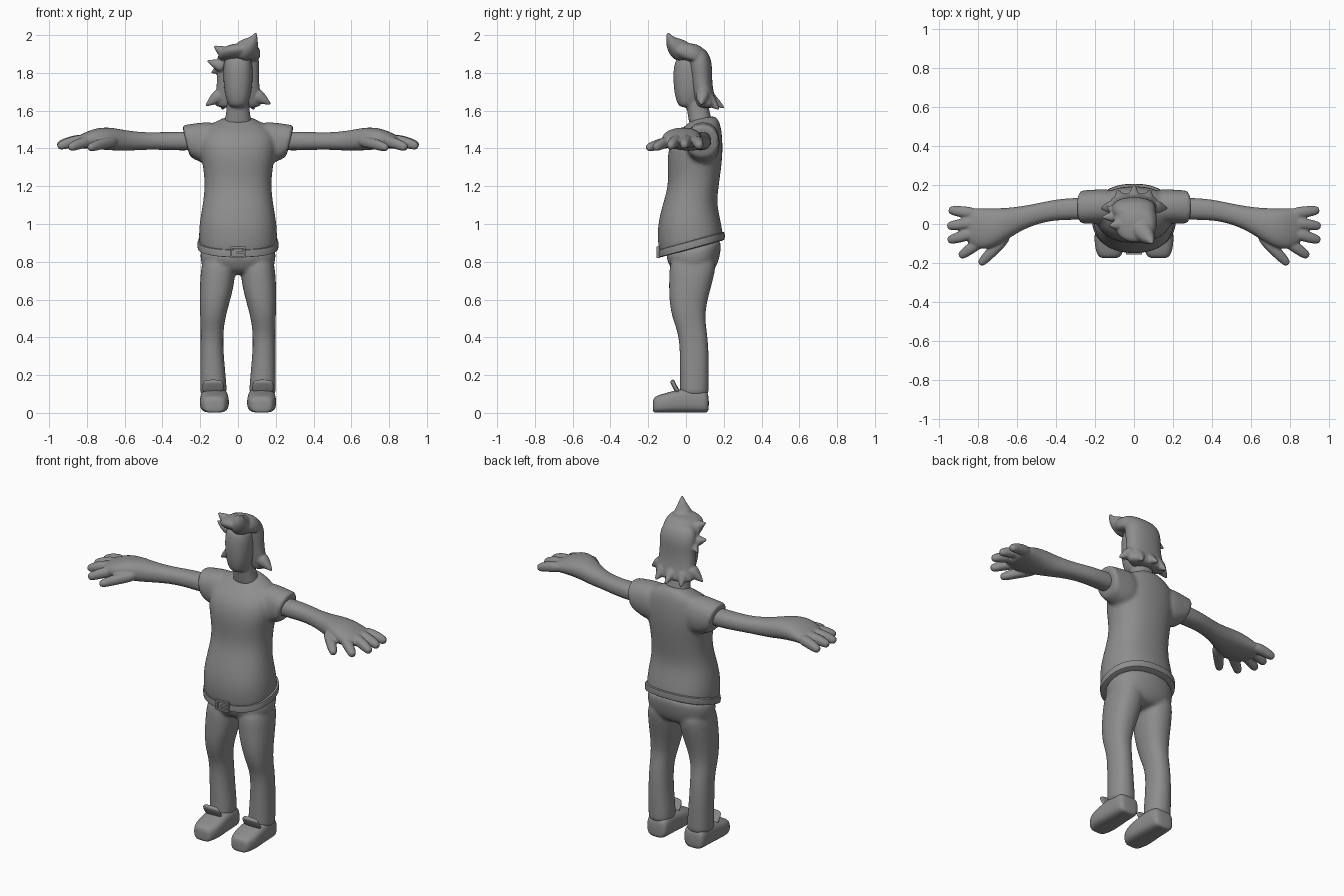
import bpy, bmesh, math
from mathutils import Vector

grey = bpy.data.materials.new("plain_grey")
grey.diffuse_color = (0.27, 0.27, 0.27, 1)


def sgnpow(v, p):
    return math.copysign(abs(v) ** p, v)


def loft(bm, rings, sides=16, power=2.3):
    """Skin closed rings given as (centre, half axis U, half axis V)."""
    loops = []
    for c, u, v in rings:
        c, u, v = Vector(c), Vector(u), Vector(v)
        loop = []
        for i in range(sides):
            a = 2 * math.pi * i / sides
            loop.append(bm.verts.new(c + u * sgnpow(math.cos(a), 2 / power)
                                     + v * sgnpow(math.sin(a), 2 / power)))
        loops.append(loop)
    for a, b in zip(loops, loops[1:]):
        for i in range(sides):
            j = (i + 1) % sides
            bm.faces.new((a[i], a[j], b[j], b[i]))
    bm.faces.new(loops[0])
    bm.faces.new(loops[-1])


def level(z, cx, front, back, rx, slope=0):
    """Horizontal ring, optionally rising toward the back."""
    ry = (back - front) / 2
    return ((cx, (front + back) / 2, z), (rx, 0, 0), (0, ry, slope * ry))


def across(x, y0, y1, z0, z1, lean=0):
    """Ring facing sideways; lean pushes its top outward."""
    return ((x, (y0 + y1) / 2, (z0 + z1) / 2), (0, (y1 - y0) / 2, 0),
            (lean, 0, (z1 - z0) / 2))


def tube(points):
    """Rings along a path of (x, y, z, radius)."""
    pts = [Vector(p[:3]) for p in points]
    rings = []
    for i, p in enumerate(points):
        t = (pts[min(i + 1, len(pts) - 1)] - pts[max(i - 1, 0)]).normalized()
        ref = Vector((0, 0, 1)) if abs(t.z) < 0.85 else Vector((0, 1, 0))
        u = t.cross(ref).normalized()
        rings.append((pts[i], u * p[3], t.cross(u) * p[3]))
    return rings


def mirrored(rings):
    return [tuple(Vector((-v[0], v[1], v[2])) for v in r) for r in rings]


def both(rings):
    return [rings, mirrored(rings)]


def make(name, parts, voxel=0.01, smooth=3, sides=16, power=2.3):
    """Blend overlapping lofts into one smooth skin."""
    bm = bmesh.new()
    for rings in parts:
        loft(bm, rings, sides, power)
    bmesh.ops.recalc_face_normals(bm, faces=bm.faces)
    mesh = bpy.data.meshes.new(name)
    bm.to_mesh(mesh)
    bm.free()
    mesh.materials.append(grey)
    mesh.polygons.foreach_set("use_smooth", [True] * len(mesh.polygons))
    ob = bpy.data.objects.new(name, mesh)
    bpy.context.collection.objects.link(ob)
    if voxel:
        ob.modifiers.new("round", "SUBSURF").levels = 2
        ob.modifiers["round"].render_levels = 2
        rem = ob.modifiers.new("blend", "REMESH")
        rem.mode, rem.voxel_size, rem.use_smooth_shade = "VOXEL", voxel, True
        if smooth:
            sm = ob.modifiers.new("soften", "SMOOTH")
            sm.factor, sm.iterations = 0.5, smooth
    return ob


# Shirt: torso with a hem that rises at the back, plus short sleeves
torso = [level(0.87, 0, -0.135, 0.20, 0.205, 0.27),
         level(0.90, 0, -0.148, 0.20, 0.212, 0.25),
         level(1.00, 0, -0.158, 0.185, 0.21, 0.15),
         level(1.10, 0, -0.130, 0.165, 0.19, 0.05),
         level(1.20, 0, -0.095, 0.175, 0.178),
         level(1.30, 0, -0.10, 0.190, 0.187),
         level(1.38, 0, -0.10, 0.197, 0.205),
         level(1.46, 0, -0.075, 0.195, 0.205),
         level(1.52, 0, -0.02, 0.185, 0.17, 0.1),
         level(1.55, 0, 0.02, 0.165, 0.095, 0.15),
         level(1.565, 0, 0.03, 0.155, 0.075, 0.15)]
sleeve = [across(0.08, 0.0, 0.18, 1.33, 1.545),
          across(0.18, 0.0, 0.18, 1.31, 1.54, 0.02),
          across(0.24, 0.0, 0.175, 1.335, 1.53, 0.02),
          across(0.268, 0.0, 0.175, 1.35, 1.525, 0.02),
          across(0.278, 0.005, 0.17, 1.36, 1.52, 0.02)]
make("shirt", [torso] + both(sleeve), 0.011, 4)

# Trousers: hips and two legs
hips = [level(0.90, 0, -0.11, 0.19, 0.195, 0.27),
        level(0.84, 0, -0.105, 0.19, 0.205, 0.2),
        level(0.78, 0, -0.09, 0.17, 0.20),
        level(0.73, 0, -0.06, 0.13, 0.15)]
leg = [level(0.86, 0.10, -0.09, 0.18, 0.09),
       level(0.70, 0.108, -0.092, 0.145, 0.095),
       level(0.60, 0.122, -0.092, 0.115, 0.083),
       level(0.50, 0.134, -0.075, 0.10, 0.067),
       level(0.42, 0.138, -0.04, 0.115, 0.06),
       level(0.30, 0.138, -0.033, 0.123, 0.063),
       level(0.15, 0.130, -0.033, 0.122, 0.071),
       level(0.11, 0.130, -0.033, 0.122, 0.071),
       level(0.09, 0.130, -0.028, 0.117, 0.066)]
make("trousers", [hips] + both(leg), 0.010, 4)

# Belt: tilted band, with a framed buckle
band = [level(0.868 + dz, 0, -0.145 + e, 0.206 - e, 0.215 - e, 0.27)
        for dz, e in ((0, 0.012), (0.004, 0.002), (0.022, 0), (0.041, 0.002), (0.045, 0.012))]
make("belt", [band], voxel=0, sides=64)
bpy.context.view_layer.objects.active = bpy.data.objects["belt"]
bpy.data.objects["belt"].select_set(True)
bpy.ops.object.shade_smooth_by_angle(angle=math.radians(40))
for name, x, z, w, h in (("buckle_left", -0.036, 0.85, 0.01, 0.06),
                         ("buckle_right", 0.036, 0.85, 0.01, 0.06),
                         ("buckle_top", 0, 0.875, 0.08, 0.01),
                         ("buckle_bottom", 0, 0.825, 0.08, 0.01),
                         ("buckle_prong", 0.015, 0.85, 0.045, 0.01)):
    bpy.ops.mesh.primitive_cube_add(size=1, location=(x, -0.147, z))
    ob = bpy.context.object
    ob.name, ob.scale = name, (w, 0.02, h)
    ob.data.materials.append(grey)

# Arms with hands, four fingers and a thumb each
arm = [across(0.20, 0.025, 0.135, 1.39, 1.49),
       across(0.30, 0.020, 0.135, 1.388, 1.49),
       across(0.40, 0.020, 0.128, 1.392, 1.487),
       across(0.50, 0.000, 0.105, 1.393, 1.485),
       across(0.60, -0.045, 0.088, 1.385, 1.497),
       across(0.68, -0.105, 0.082, 1.39, 1.515),
       across(0.76, -0.135, 0.082, 1.395, 1.508),
       across(0.82, -0.125, 0.082, 1.40, 1.48),
       across(0.865, -0.09, 0.078, 1.405, 1.46)]
digits = []
for base, tip in (((0.80, 0.052, 1.445), (0.950, 0.072, 1.412)),
                  ((0.80, 0.010, 1.450), (0.958, -0.012, 1.415)),
                  ((0.80, -0.040, 1.450), (0.955, -0.085, 1.410)),
                  ((0.76, -0.070, 1.445), (0.895, -0.168, 1.403)),
                  ((0.64, -0.050, 1.440), (0.792, -0.208, 1.402))):
    b, t = Vector(base), Vector(tip)
    mid = b.lerp(t, 0.6) + Vector((0, 0, 0.006))
    digits.append(tube([(*b, 0.032), (*mid, 0.029), (*b.lerp(t, 0.88), 0.024), (*t, 0.015)]))
for side, flip in (("right", 0), ("left", 1)):
    make(side + "_arm", [both(p)[flip] for p in [arm] + digits], 0.006, 2)

# Shoes, with a tongue standing up in front of the ankle
shoe = [((0.125, y, h / 2), (w, 0, 0), (0, 0, h / 2))
        for y, w, h in ((-0.176, 0.042, 0.07), (-0.165, 0.062, 0.09), (-0.11, 0.080, 0.105),
                        (-0.04, 0.077, 0.125), (0.04, 0.072, 0.14), (0.10, 0.070, 0.13),
                        (0.122, 0.055, 0.10))]
tongue = [((0.132, y, z), (w, 0, 0), (0, 0.011, 0.006))
          for y, z, w in ((-0.035, 0.10, 0.055), (-0.055, 0.13, 0.06),
                          (-0.07, 0.16, 0.058), (-0.075, 0.175, 0.045))]
for side, flip in (("right", 0), ("left", 1)):
    make(side + "_shoe", [both(shoe)[flip]], 0.007, 2, power=3.2)
    make(side + "_shoe_tongue", [both(tongue)[flip]], 0.005, 1)

# Head and neck
head = [level(1.615, 0, -0.03, 0.06, 0.04),
        level(1.64, 0, -0.05, 0.09, 0.058),
        level(1.70, 0, -0.065, 0.11, 0.074),
        level(1.78, 0, -0.07, 0.12, 0.08),
        level(1.86, 0, -0.065, 0.12, 0.078),
        level(1.90, 0, -0.03, 0.09, 0.055)]
neck = [level(1.50, 0, 0.02, 0.15, 0.085), level(1.56, 0, 0.012, 0.135, 0.068),
        level(1.62, 0, 0.0, 0.12, 0.06), level(1.68, 0, 0.0, 0.11, 0.06)]
make("head", [head, neck], 0.008, 3)

# Hair: back and sides, swept crown, quiff and flicked ends
back_hair = [level(1.612, 0, 0.06, 0.155, 0.115),
             level(1.64, 0, 0.05, 0.165, 0.13),
             level(1.70, 0, 0.03, 0.145, 0.118),
             level(1.78, 0, 0.022, 0.138, 0.112),
             level(1.85, 0, 0.01, 0.14, 0.118),
             level(1.91, 0, 0.01, 0.12, 0.105),
             level(1.94, 0, 0.02, 0.08, 0.06)]
crown = [level(1.855, 0.0, -0.035, 0.12, 0.10, -0.15),
         level(1.88, 0.005, -0.085, 0.13, 0.115, -0.2),
         level(1.915, 0.01, -0.10, 0.115, 0.112, -0.1),
         level(1.945, 0.02, -0.09, 0.08, 0.085),
         level(1.958, 0.04, -0.07, 0.03, 0.045)]
quiff = tube([(0.02, 0.0, 1.90, 0.06), (0.05, -0.045, 1.93, 0.058),
              (0.078, -0.078, 1.965, 0.033), (0.09, -0.092, 1.995, 0.014),
              (0.094, -0.097, 2.018, 0.003)])
flicks = []
for a, b, r in (((0.085, 0.09, 1.69), (0.175, 0.08, 1.632), 0.045),
                ((-0.085, 0.09, 1.69), (-0.172, 0.08, 1.625), 0.045),
                ((0.06, 0.10, 1.68), (0.085, 0.175, 1.605), 0.045),
                ((-0.06, 0.10, 1.68), (-0.085, 0.175, 1.605), 0.045),
                ((0.0, 0.09, 1.69), (0.0, 0.205, 1.612), 0.045),
                ((-0.07, 0.04, 1.83), (-0.165, 0.035, 1.865), 0.042),
                ((-0.06, 0.0, 1.90), (-0.128, -0.01, 1.942), 0.04),
                ((-0.08, 0.06, 1.83), (-0.142, 0.09, 1.80), 0.035)):
    a, b = Vector(a), Vector(b)
    flicks.append(tube([(*a, r), (*a.lerp(b, 0.5), r * 0.65),
                        (*a.lerp(b, 0.8), r * 0.3), (*b, 0.004)]))
make("hair", [back_hair, crown, quiff] + flicks, 0.006, 2)
